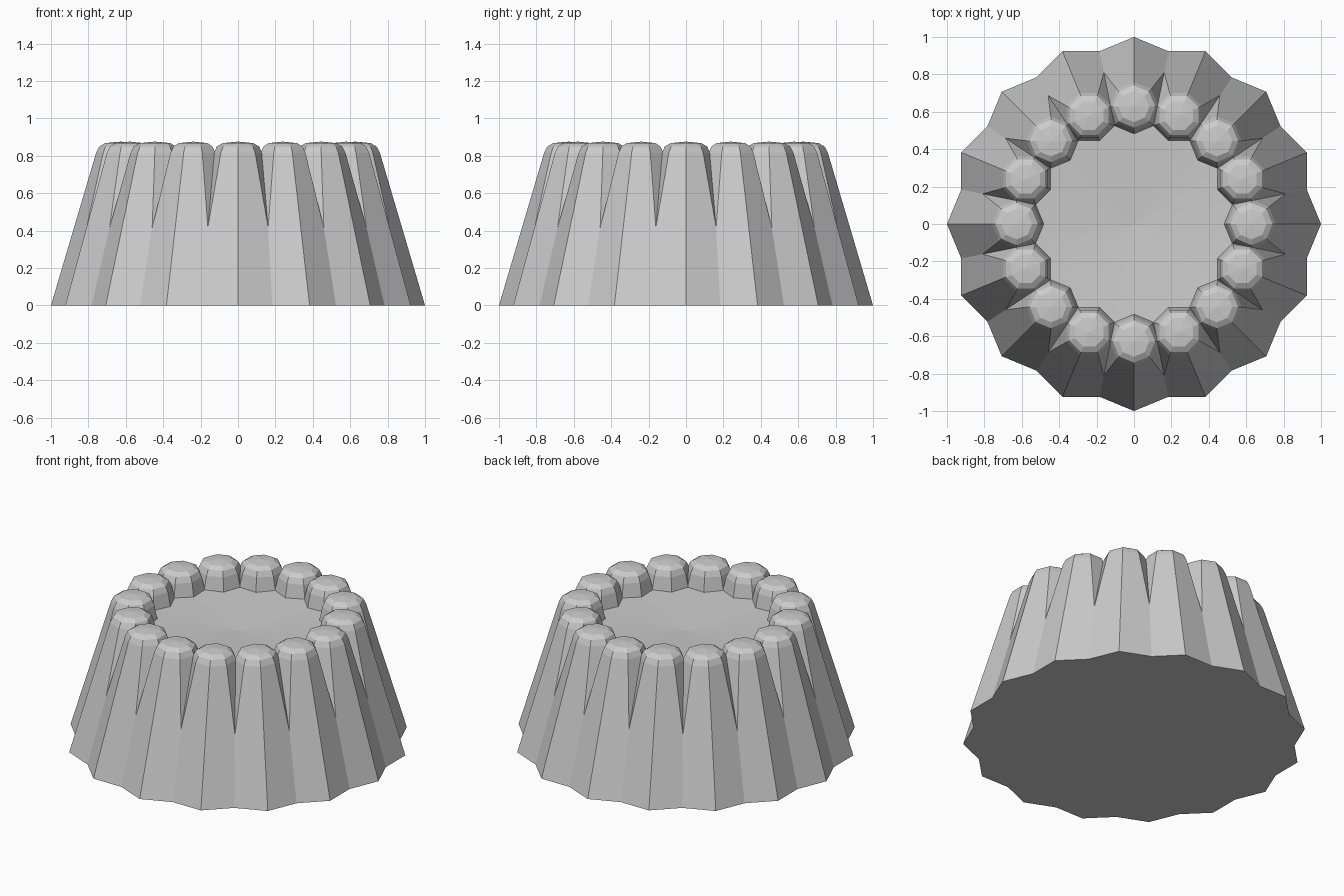
import bpy, bmesh, math
from mathutils import Vector

if "Cube" in bpy.data.objects:
    bpy.data.objects.remove(bpy.data.objects["Cube"])

N_FLUTES, SIDES = 16, 8

def new_object(name, bm):
    bmesh.ops.recalc_face_normals(bm, faces=bm.faces)
    mesh = bpy.data.meshes.new(name)
    bm.to_mesh(mesh)
    bm.free()
    ob = bpy.data.objects.new(name, mesh)
    bpy.context.collection.objects.link(ob)
    return ob

def add_stack(bm, rings, sides, tip, angle=0.0):
    """Closed stack of rings (centre distance, radius, z) ending in a tip point."""
    out = Vector((math.cos(angle), math.sin(angle), 0))
    loops = []
    for c, r, z in rings:
        loops.append([bm.verts.new(out * c + Vector((
            r * math.cos(angle + math.tau * i / sides),
            r * math.sin(angle + math.tau * i / sides), z))) for i in range(sides)])
    top = bm.verts.new(out * tip[0] + Vector((0, 0, tip[1])))
    bm.faces.new(loops[0][::-1])
    for a, b in zip(loops, loops[1:]):
        for i in range(sides):
            j = (i + 1) % sides
            bm.faces.new((a[i], a[j], b[j], b[i]))
    for i in range(sides):
        bm.faces.new((loops[-1][i], loops[-1][(i + 1) % sides], top))

# Leaning eight-sided flutes with domed tops, one per sixteenth turn
flute_rings = [(0.67, 0.33, 0.0), (0.629, 0.130, 0.815),
               (0.628, 0.113, 0.85), (0.627, 0.082, 0.868)]
bm = bmesh.new()
for k in range(N_FLUTES):
    add_stack(bm, flute_rings, SIDES, (0.627, 0.876), math.tau * k / N_FLUTES)
flutes = new_object("flutes", bm)
flutes.hide_render = True
flutes.hide_set(True)

# Solid core with a shallow dished floor inside the ring of domes
bm = bmesh.new()
add_stack(bm, [(0, 0.6, 0.0), (0, 0.6, 0.735)], 32, (0, 0.70))
body = new_object("fluted_body", bm)

# Merge core and flutes into one shell
union = body.modifiers.new("merge_flutes", 'BOOLEAN')
union.operation = 'UNION'
union.solver = 'EXACT'
union.use_self = True
union.object = flutes
